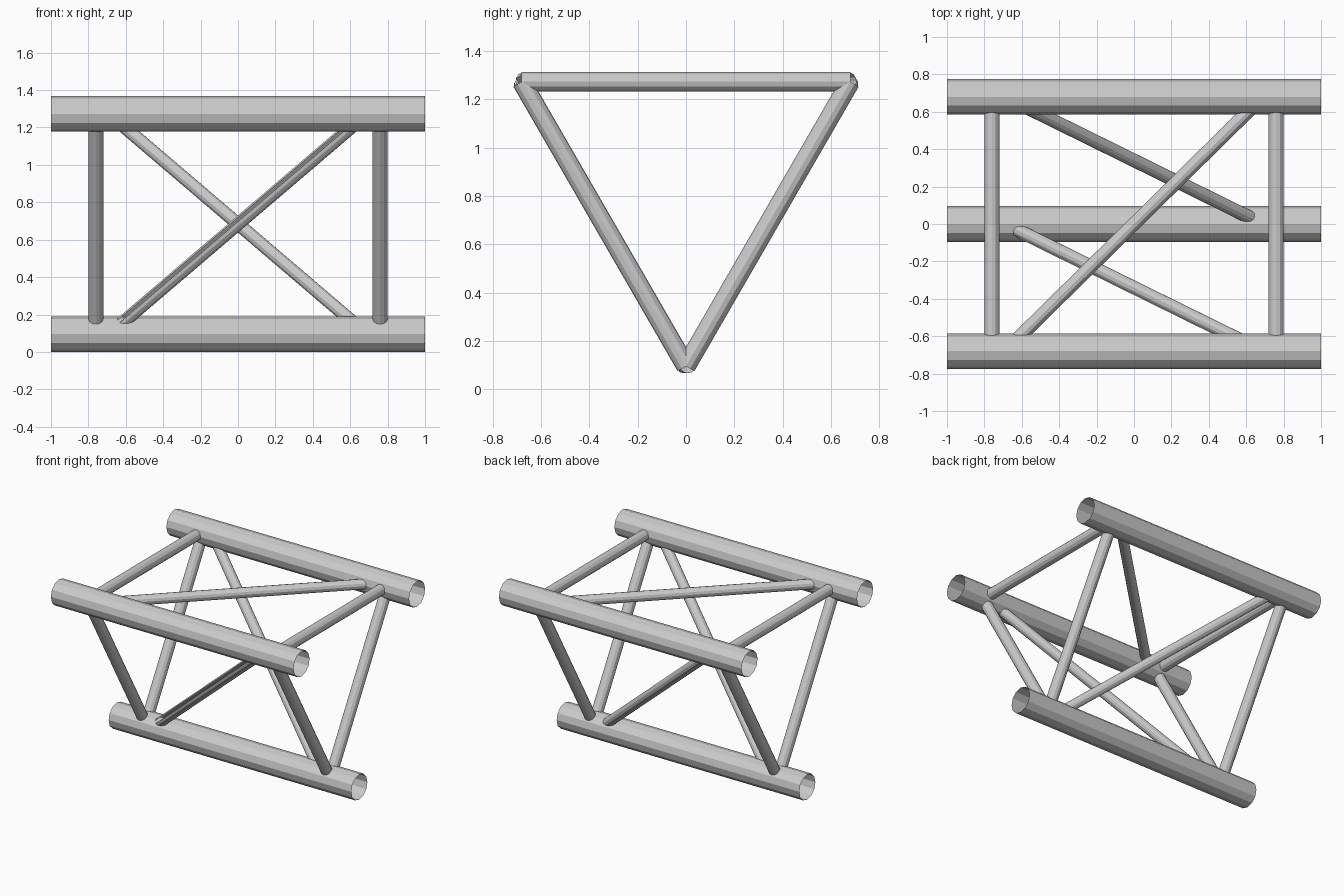
import bpy
import bmesh
from mathutils import Vector

if "Cube" in bpy.data.objects:
    bpy.data.objects.remove(bpy.data.objects["Cube"], do_unlink=True)

metal = bpy.data.materials.new("grey_metal")
metal.use_nodes = True
colour = (0.6, 0.6, 0.6, 1)
metal.diffuse_color = colour
metal.node_tree.nodes["Principled BSDF"].inputs["Base Color"].default_value = colour

SIDES = 12
CHORD_R, STRUT_R, BRACE_R = 0.095, 0.04, 0.036
HALF = 0.68
TOP_Z = CHORD_R + HALF * 3 ** 0.5

# chord axes as (y, z), forming an equilateral triangle
AXES = {"bottom": (0, CHORD_R), "front": (-HALF, TOP_Z), "back": (HALF, TOP_Z)}


def tube(name, start, end, radius, slot=None):
    """Open tube between two points; slot points towards an open strip."""
    start, end = Vector(start), Vector(end)
    axis = end - start
    bm = bmesh.new()
    bmesh.ops.create_cone(bm, cap_ends=False, segments=SIDES, radius1=radius,
                          radius2=radius, depth=axis.length)
    turn = axis.to_track_quat("Z", "Y")
    bmesh.ops.rotate(bm, verts=bm.verts, matrix=turn.to_matrix())
    bmesh.ops.translate(bm, verts=bm.verts, vec=(start + end) / 2)
    bm.normal_update()
    if slot:
        strip = max(bm.faces, key=lambda f: f.normal.dot(Vector(slot)))
        bmesh.ops.delete(bm, geom=[strip], context="FACES")
    mesh = bpy.data.meshes.new(name)
    bm.to_mesh(mesh)
    bm.free()
    mesh.materials.append(metal)
    obj = bpy.data.objects.new(name, mesh)
    bpy.context.collection.objects.link(obj)


def link(name, a, xa, b, xb, radius, slot=None):
    tube(name, (xa, *AXES[a]), (xb, *AXES[b]), radius, slot)


# main chords
for side in AXES:
    link(side + "_chord", side, -1, side, 1, CHORD_R)

# triangular frames near both ends
for end, x in (("left", 0.76), ("right", -0.76)):
    for a, b in (("bottom", "front"), ("bottom", "back"), ("front", "back")):
        link(f"{end}_{a}_{b}_strut", a, x, b, x, STRUT_R)

# diagonal braces, one per side
D = 0.69
link("front_brace", "bottom", -D, "front", D, BRACE_R, slot=(-0.3, -1, 0.3))
link("back_brace", "bottom", D, "back", -D, BRACE_R)
link("top_brace", "front", -D, "back", D, BRACE_R)
